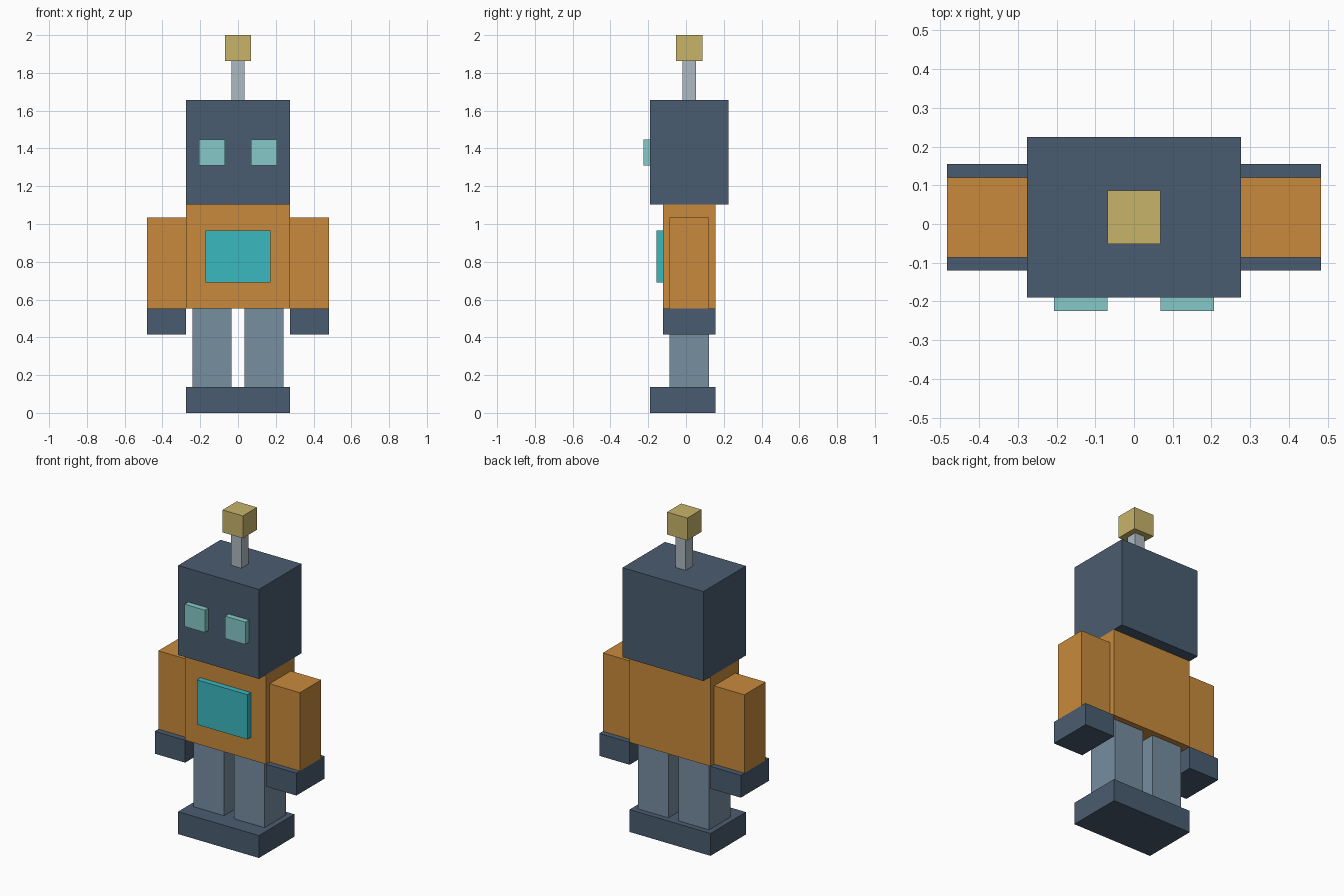
import bpy

if "Cube" in bpy.data.objects:
    bpy.data.objects.remove(bpy.data.objects["Cube"])

U = 2 / 29  # module: the robot is 29 modules tall


def linear(c):
    c /= 255
    return c / 12.92 if c <= 0.04045 else ((c + 0.055) / 1.055) ** 2.4


def material(name, r, g, b):
    m = bpy.data.materials.new(name)
    m.diffuse_color = (linear(r), linear(g), linear(b), 1)
    m.use_nodes = True
    m.node_tree.nodes["Principled BSDF"].inputs["Base Color"].default_value = m.diffuse_color
    return m


navy = material("navy", 74, 92, 112)
orange = material("orange", 200, 138, 60)
steel = material("steel_blue", 118, 142, 160)
silver = material("silver", 174, 186, 194)
gold = material("pale_gold", 200, 180, 106)
mint = material("mint", 134, 202, 200)
teal = material("teal", 58, 184, 192)


def box(name, mat, x, y, z):
    """Box from (min, max) ranges in modules."""
    bpy.ops.mesh.primitive_cube_add(size=1)
    o = bpy.context.object
    o.name = name
    o.data.materials.append(mat)
    for v in o.data.vertices:
        v.co = [U * (r[0] if c < 0 else r[1]) for c, r in zip(v.co, (x, y, z))]
    return o


def pair(name, mat, x, y, z):
    """Left and right copies mirrored across x."""
    box("right_" + name, mat, x, y, z)
    box("left_" + name, mat, (-x[1], -x[0]), y, z)


# Base and legs
box("feet", navy, (-4, 4), (-2.75, 2.25), (0, 2))
pair("leg", steel, (0.5, 3.5), (-1.25, 1.75), (2, 8))

# Torso with chest panel
box("torso", orange, (-4, 4), (-1.75, 2.25), (8, 16))
box("chest_panel", teal, (-2.5, 2.5), (-2.25, -1.75), (10, 14))

# Arms and hands
pair("arm", orange, (4, 7), (-1.25, 1.75), (8, 15))
pair("hand", navy, (4, 7), (-1.75, 2.25), (6, 8))

# Head, eyes and antenna
box("head", navy, (-4, 4), (-2.75, 3.25), (16, 24))
pair("eye", mint, (1, 3), (-3.25, -2.75), (19, 21))
box("antenna_rod", silver, (-0.5, 0.5), (-0.25, 0.75), (24, 27))
box("antenna_tip", gold, (-1, 1), (-0.75, 1.25), (27, 29))
